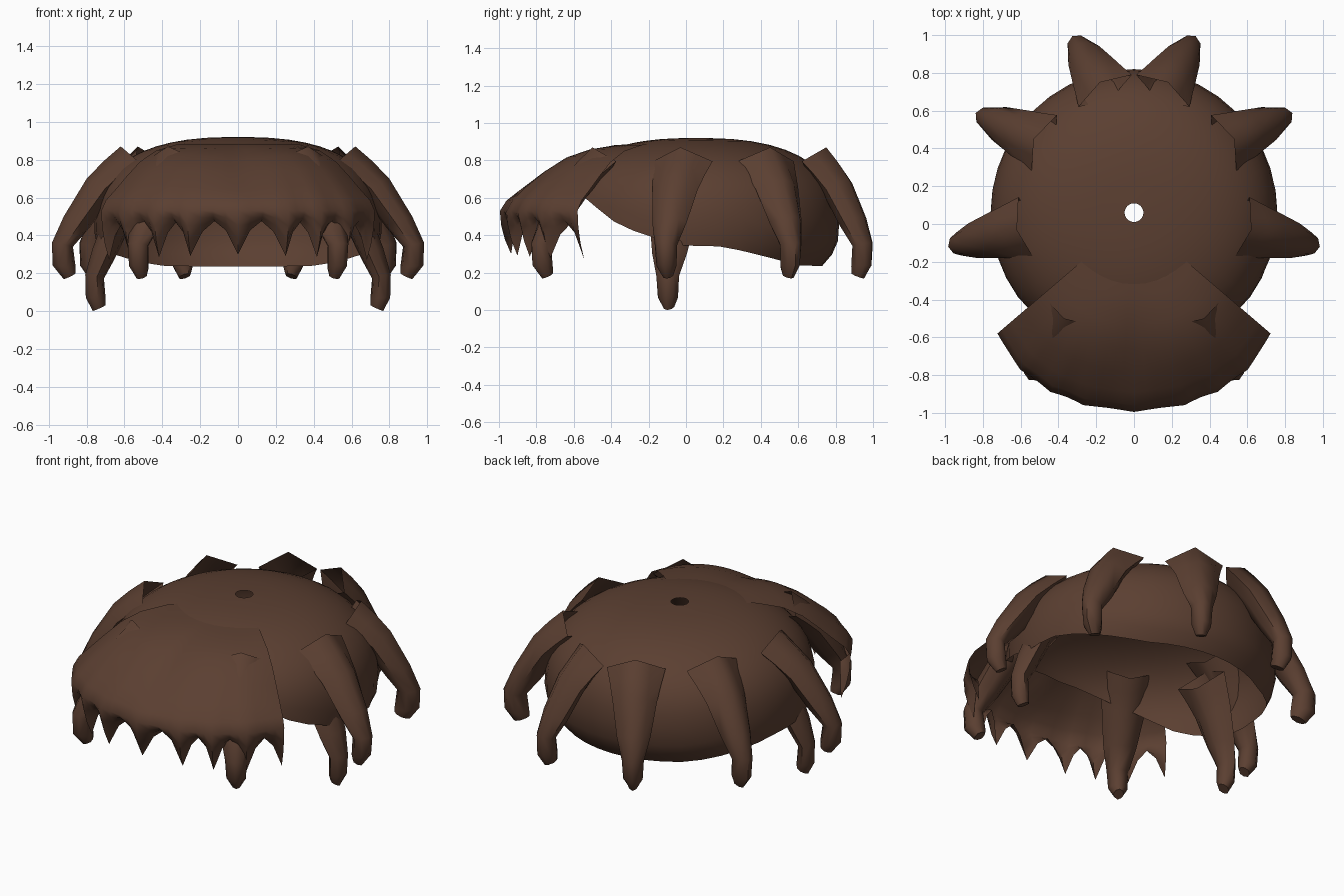
import bpy, bmesh
from math import sin, cos, radians, pi, acos, copysign
from mathutils import Vector

if "Cube" in bpy.data.objects:
    bpy.data.objects.remove(bpy.data.objects["Cube"])

brown = bpy.data.materials.new("dark_brown_hair")
brown.use_nodes = True
colour = (0.105, 0.05, 0.031, 1)
brown.diffuse_color = colour
bsdf = brown.node_tree.nodes["Principled BSDF"]
bsdf.inputs["Base Color"].default_value = colour
bsdf.inputs["Roughness"].default_value = 0.8


def spow(v, e):
    return copysign(abs(v) ** e, v)


def lerp_table(table, v):
    """Piecewise linear lookup in a list of (key, value) pairs."""
    if v <= table[0][0]:
        return table[0][1]
    for (a, p), (b, q) in zip(table, table[1:]):
        if v <= b:
            return p + (q - p) * (v - a) / (b - a)
    return table[-1][1]


def loft(name, rings, closed=True, end_cap=False, sharp=50):
    """Skin a list of equally long point rings."""
    bm = bmesh.new()
    rows = [[bm.verts.new(p) for p in ring] for ring in rings]
    n = len(rows[0])
    for r0, r1 in zip(rows, rows[1:]):
        for i in range(n if closed else n - 1):
            j = (i + 1) % n
            bm.faces.new((r0[i], r1[i], r1[j], r0[j]))
    if end_cap:
        bm.faces.new(rows[-1][::-1])
        bmesh.ops.recalc_face_normals(bm, faces=bm.faces)
    mesh = bpy.data.meshes.new(name)
    bm.to_mesh(mesh)
    bm.free()
    mesh.materials.append(brown)
    obj = bpy.data.objects.new(name, mesh)
    bpy.context.collection.objects.link(obj)
    bpy.ops.object.select_all(action="DESELECT")
    obj.select_set(True)
    bpy.context.view_layer.objects.active = obj
    bpy.ops.object.shade_smooth_by_angle(angle=radians(sharp))


# Cap: open dome with a small crown hole and a rim that rises to the front
rim = [(-0.68, 0.68), (-0.53, 0.59), (-0.35, 0.45), (-0.05, 0.345),
       (0.2, 0.34), (0.65, 0.24), (0.8, 0.235)]
SEG, ROWS = 40, 14
dome = []
for k in range(ROWS + 1):
    ring = []
    for i in range(SEG):
        a = 2 * pi * i / SEG
        z_end = lerp_table(rim, 0.06 + 0.75 * sin(a))
        t_end = acos(spow((z_end - 0.45) / 0.47, 1.25))
        t = 0.033 + (t_end - 0.033) * k / ROWS
        r = 0.76 * sin(t) ** (0.8 if t < pi / 2 else 1.7)
        ring.append((r * cos(a), 0.06 + r * sin(a), 0.45 + 0.47 * spow(cos(t), 0.8)))
    dome.append(ring)
loft("hair_cap", dome)

# Fringe: a fan-shaped sheet ending in pointed teeth
EDGE = 49.4
tips = [0, 15, 25.5, 36.5, EDGE]
half = [(0, 0)]
for a, b in zip(tips, tips[1:]):
    half += [(a + (b - a) * f, sin(pi * f)) for f in (0.25, 0.5, 0.75, 1)]
columns = [(-a, v) for a, v in half[:0:-1]] + half
profile = [(0.28, 0.889), (0.42, 0.882), (0.57, 0.848), (0.7, 0.79),
           (0.82, 0.715), (0.93, 0.64), (1.0, 0.585), (1.035, 0.53)]
fringe = []
for k in range(len(profile) + 3):
    row = []
    for a, valley in columns:
        side = abs(a) / EDGE
        if k < len(profile):
            r, z = profile[k]
            outer = max(0, (r - 0.5) / 0.53)
            # fuller at the quarters, lightly fluted towards the teeth
            z += 0.035 * sin(pi * side) * sin(pi * min(1, outer))
            r -= 0.012 * valley * outer ** 3
        else:
            f = (k - len(profile) + 1) / 3
            z = 0.53 - f * (0.23 + 0.03 * side - 0.18 * valley)
            r = 1.035 - 0.06 * f * f - 0.012 * valley * (1 + f)
        r *= 1 - 0.08 * side ** 4 * min(1, max(0, (r - 0.6) / 0.3))
        row.append((r * sin(radians(a)), 0.04 - r * cos(radians(a)), z))
    fringe.append(row)
loft("fringe", fringe, closed=False, sharp=60)

# Locks: ridge point, underside point (outward offset, height) and half width
SECTIONS = [((0.0, 0.87), (-0.1, 0.72), 0.165),
            ((0.09, 0.795), (-0.03, 0.66), 0.145),
            ((0.185, 0.70), (0.05, 0.59), 0.125),
            ((0.31, 0.50), (0.17, 0.44), 0.095),
            ((0.375, 0.36), (0.26, 0.34), 0.062),
            ((0.37, 0.24), (0.245, 0.23), 0.055),
            ((0.31, 0.168), (0.245, 0.20), 0.03)]


def lock(name, apex, azimuth, mirror, reach=1.0, drop=0.0):
    """Open folded strand, roof-shaped at the root and rounder to the tip."""
    out = Vector((cos(radians(azimuth)), sin(radians(azimuth)), 0))
    side = Vector((-out.y, out.x, 0))
    rings = []
    for s, ((od, oz), (nd, nz), w) in enumerate(SECTIONS):
        base = Vector((apex[0], apex[1], -drop))
        ridge = base + out * od * reach + Vector((0, 0, oz))
        under = base + out * nd * reach + Vector((0, 0, nz))
        if reach < 1:  # keep thickness on steep locks
            under -= out * 0.03
        mid, axis = (ridge + under) / 2, (ridge - under) / 2
        power = max(1.2, 2 - 0.3 * s)
        ring = []
        for i in range(8):
            t = 2 * pi * i / 8
            p = mid + axis * spow(cos(t), power) + side * w * spow(sin(t), power)
            ring.append((p.x * mirror, p.y, p.z))
        rings.append(ring)
    loft(name, rings, end_cap=True, sharp=60)


for label, mirror in (("left", 1), ("right", -1)):
    lock(label + "_side_lock", (0.62, -0.03), -14, mirror)
    lock(label + "_rear_side_lock", (0.53, 0.45), 24, mirror, 0.9)
    lock(label + "_back_lock", (0.18, 0.75), 59, mirror, 0.76)
    lock(label + "_front_lock", (0.37, -0.50), -60, mirror)
    lock(label + "_sideburn", (0.58, -0.06), -12, mirror, 0.62, 0.168)
